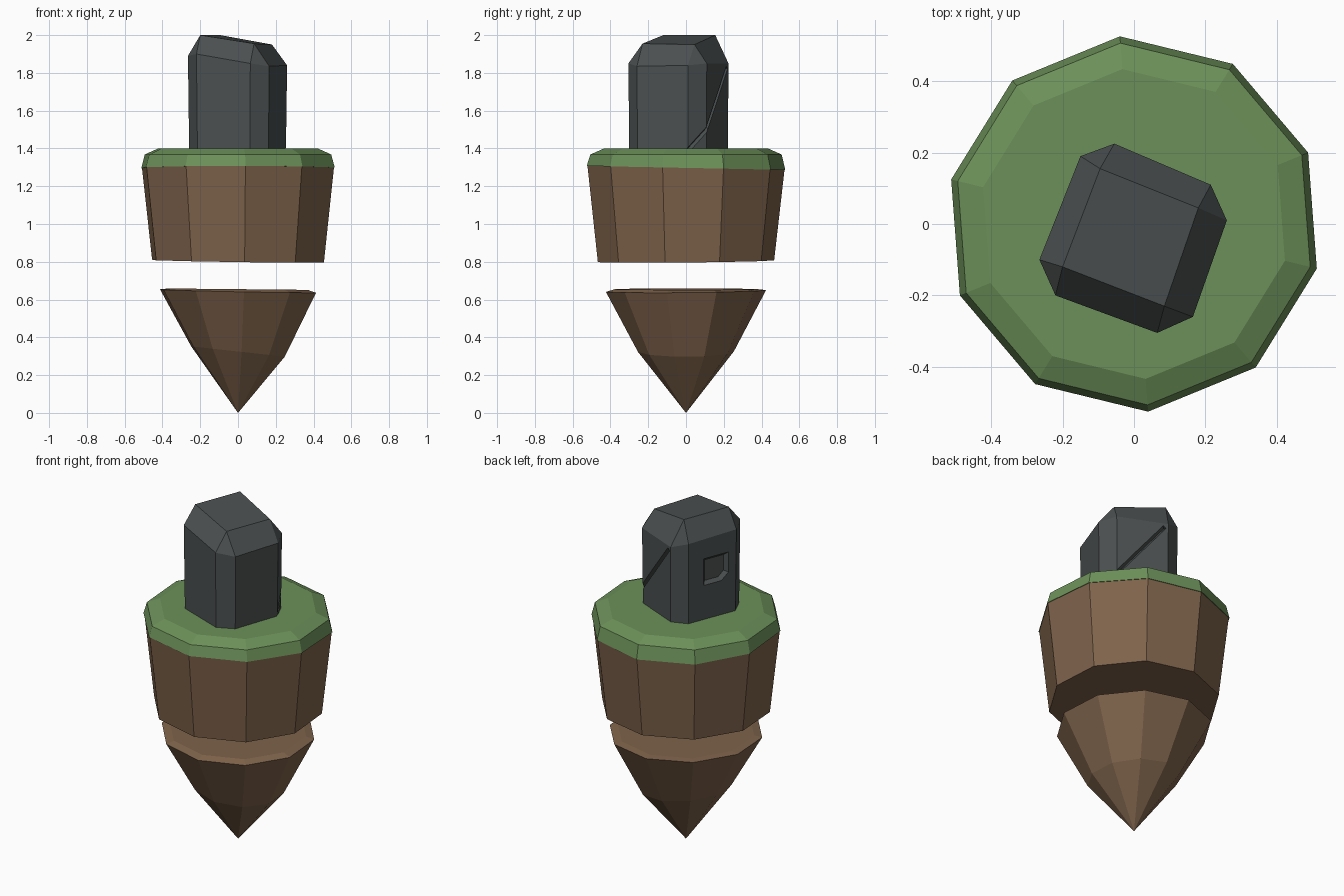
import bpy, bmesh
from math import cos, sin, radians
from mathutils import Vector

if "Cube" in bpy.data.objects:
    bpy.data.objects.remove(bpy.data.objects["Cube"])


def material(name, rgb):
    m = bpy.data.materials.new(name)
    m.diffuse_color = (*rgb, 1)
    m.use_nodes = True
    m.node_tree.nodes["Principled BSDF"].inputs["Base Color"].default_value = m.diffuse_color
    return m


GREEN = material("grass", (0.15, 0.28, 0.10))
BROWN = material("soil", (0.21, 0.125, 0.07))
GREY = material("rock", (0.07, 0.08, 0.08))


def make(name, bm, mat=None):
    bmesh.ops.recalc_face_normals(bm, faces=bm.faces)
    me = bpy.data.meshes.new(name)
    bm.to_mesh(me)
    bm.free()
    ob = bpy.data.objects.new(name, me)
    bpy.context.collection.objects.link(ob)
    if mat:
        me.materials.append(mat)
    return ob


def loft(name, rings, mat=None):
    """Closed solid through rings of points with equal counts."""
    bm = bmesh.new()
    vs = [[bm.verts.new(p) for p in r] for r in rings]
    n = len(vs[0])
    for a, b in zip(vs, vs[1:]):
        for i in range(n):
            j = (i + 1) % n
            bm.faces.new((a[i], a[j], b[j], b[i]))
    bm.faces.new(vs[0])
    bm.faces.new(vs[-1])
    bmesh.ops.remove_doubles(bm, verts=bm.verts, dist=1e-4)
    return make(name, bm, mat)


def decagon(r, z, tx=0.0, ty=0.0):
    """Ten-sided ring, tilted by slopes tx and ty."""
    pts = []
    for i in range(10):
        a = radians(36 * i - 13.7)
        x, y = r * cos(a), r * sin(a)
        pts.append((x, y, z + tx * x + ty * y))
    return pts


# floating soil block with its grass cap
loft("soil_block", [decagon(0.468, 0.803, -0.015, 0.01), decagon(0.523, 1.297, 0, -0.02)], BROWN)
loft("grass_cap", [decagon(0.527, 1.297, 0, -0.02), decagon(0.508, 1.368),
                   decagon(0.435, 1.40)], GREEN)

# pointed lower chunk
tip = bmesh.new()
rings = [[tip.verts.new(p) for p in r] for r in
         (decagon(0.255, 0.325, -0.11), decagon(0.425, 0.645, -0.02, 0.01),
          decagon(0.38, 0.655, -0.01))]
apex = tip.verts.new((0, 0, 0))
for i in range(10):
    j = (i + 1) % 10
    tip.faces.new((apex, rings[0][j], rings[0][i]))
    for a, b in zip(rings, rings[1:]):
        tip.faces.new((a[i], a[j], b[j], b[i]))
tip.faces.new(rings[-1])
make("soil_tip", tip, BROWN)

# chamfered standing stone: eight-sided shaft, slanted four-sided top
shoulder = [(-0.15, 0.19, 1.88), (-0.055, 0.225, 1.85), (0.215, 0.11, 1.85), (0.26, 0.01, 1.84),
            (0.165, -0.26, 1.835), (0.065, -0.305, 1.85), (-0.22, -0.2, 1.90), (-0.265, -0.1, 1.89)]
crown = [(-0.095, 0.155, 2.0), (0.18, 0.045, 1.95), (0.085, -0.23, 1.955), (-0.2, -0.12, 2.0)]
base = [(x * 0.975, y * 0.985, 1.375) for x, y, z in shoulder]
top = [p for p in crown for _ in range(2)]
stone = loft("standing_stone", [base, shoulder], GREY)
bm = bmesh.new()
lo, mid = [[bm.verts.new(p) for p in r] for r in (base, shoulder)]
hi = [bm.verts.new(p) for p in crown]
for i in range(8):
    j = (i + 1) % 8
    bm.faces.new((lo[i], lo[j], mid[j], mid[i]))
for k in range(4):
    n = (k + 1) % 4
    bm.faces.new((mid[2 * k], mid[2 * k + 1], hi[k]))
    bm.faces.new((mid[2 * k + 1], mid[2 * n], hi[n], hi[k]))
bm.faces.new(lo)
bm.faces.new(hi)
bmesh.ops.recalc_face_normals(bm, faces=bm.faces)
bm.to_mesh(stone.data)
bm.free()


def carve(cutter):
    cutter.hide_render = True
    cutter.hide_set(True)
    mod = stone.modifiers.new(cutter.name, 'BOOLEAN')
    mod.operation = 'DIFFERENCE'
    mod.solver = 'EXACT'
    mod.object = cutter


# square dent in the left face
a, h = Vector((-0.149, 0.189, 0)), Vector((-0.263, -0.1, 0))
along = (h - a).normalized()
out = Vector((along.y, -along.x, 0))
if out.x > 0:
    out = -out
centre = a + (h - a) * 0.58 + Vector((0, 0, 1.685))


def dent_ring(s, d):
    return [centre + along * u * s + Vector((0, 0, v * s)) + out * d
            for u, v in ((-1, -1), (0.45, -1), (1, -0.5), (1, 1), (-1, 1))]


carve(loft("dent_cutter", [dent_ring(0.062, -0.022), dent_ring(0.10, 0.022)]))


# crack running round the back right corner
def crack(name, p, q):
    p, q = Vector(p), Vector(q)
    d = (q - p).normalized()
    n = d.cross(Vector((0, 0, 1))).normalized()
    m = d.cross(n)
    p, q = p - d * 0.012, q + d * 0.012
    sect = ((1.6, 0), (0, 0.7), (-1.6, 0), (0, -0.7))
    carve(loft(name, [[c + (n * u + m * v) * 0.016 for u, v in sect] for c in (p, q)]))


crack("crack_cutter_low", (0.253, 0.01, 1.39), (0.212, 0.11, 1.5))
crack("crack_cutter_high", (0.212, 0.11, 1.5), (-0.03, 0.213, 1.82))
